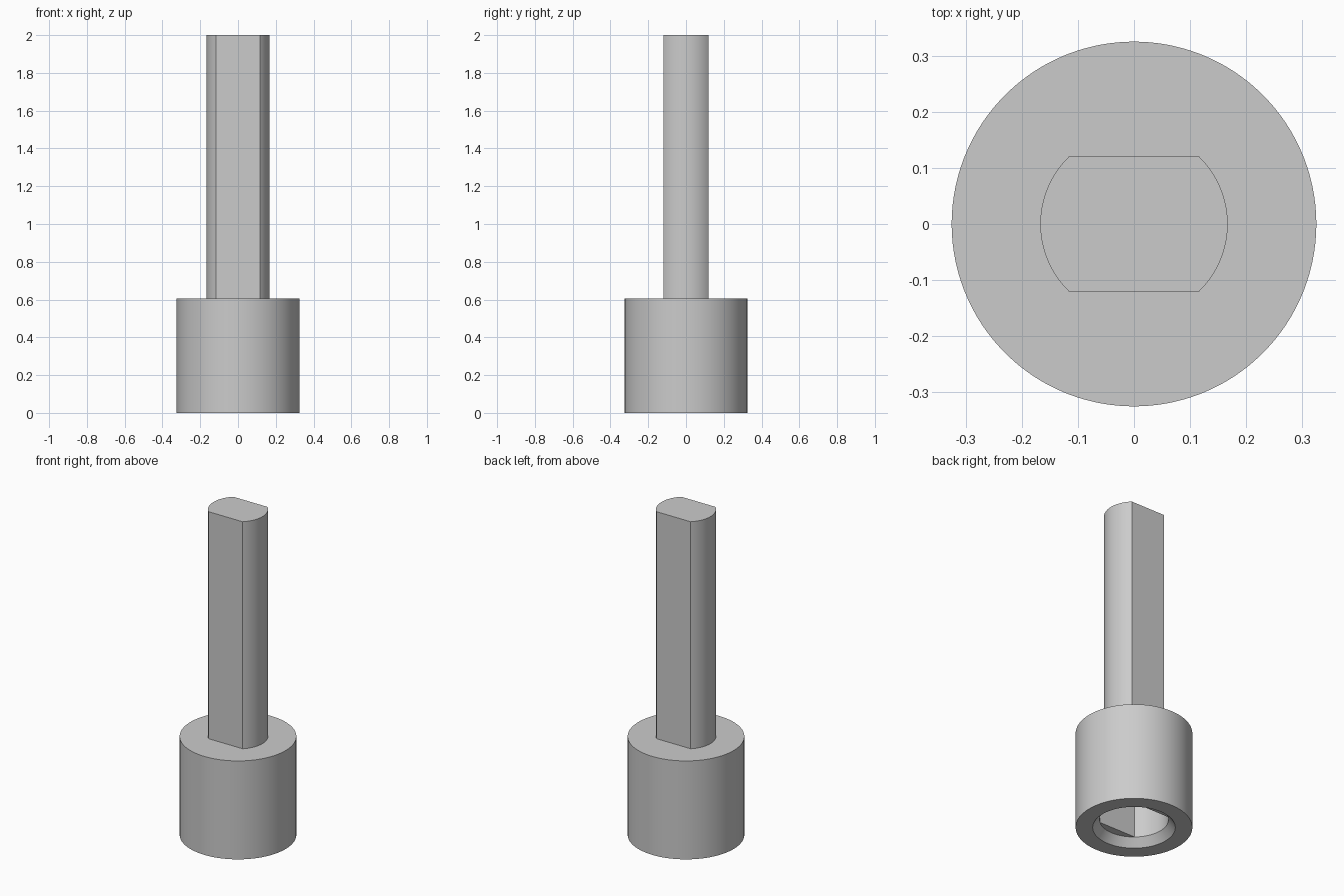
import bpy, bmesh
from math import asin, cos, sin, pi, radians

if "Cube" in bpy.data.objects:
    bpy.data.objects.remove(bpy.data.objects["Cube"])

# Single grey finish
GREY = (0.6, 0.6, 0.6, 1)
grey = bpy.data.materials.new("plain grey")
grey.use_nodes = True
grey.diffuse_color = GREY
grey.node_tree.nodes["Principled BSDF"].inputs["Base Color"].default_value = GREY

STEPS = 32                      # points per round side and per flat side
COLLAR_R, COLLAR_H = 0.325, 0.605
SHAFT_R, SHAFT_FLAT = 0.167, 0.12
BORE_R, BORE_FLAT = 0.192, 0.145
MOUTH_R, CHAMFER_H = 0.23, 0.05
BORE_DEPTH, TOP = 0.45, 2.0


def outline(radius, flat, corner, z):
    """Circle sampled so points land on the flat corners; y is cut at the flats."""
    points = []
    for start, end in ((-corner, corner), (corner, pi - corner),
                       (pi - corner, pi + corner), (pi + corner, 2 * pi - corner)):
        for i in range(STEPS):
            a = start + (end - start) * i / STEPS
            y = max(-flat, min(flat, radius * sin(a)))
            points.append((radius * cos(a), y, z))
    return points


def loft(name, corner, sections):
    """Closed skin through (radius, flat, z) sections, capped at both ends."""
    bm = bmesh.new()
    rings = [[bm.verts.new(p) for p in outline(r, f, corner, z)] for r, f, z in sections]
    for low, high in zip(rings, rings[1:]):
        for i in range(len(low)):
            j = (i + 1) % len(low)
            bm.faces.new((low[i], low[j], high[j], high[i]))
    bm.faces.new(rings[0][::-1])
    bm.faces.new(rings[-1])
    bmesh.ops.remove_doubles(bm, verts=bm.verts, dist=0.00001)
    bmesh.ops.recalc_face_normals(bm, faces=bm.faces)
    mesh = bpy.data.meshes.new(name)
    bm.to_mesh(mesh)
    bm.free()
    mesh.materials.append(grey)
    obj = bpy.data.objects.new(name, mesh)
    bpy.context.collection.objects.link(obj)
    bpy.ops.object.select_all(action='DESELECT')
    obj.select_set(True)
    bpy.context.view_layer.objects.active = obj
    bpy.ops.object.shade_smooth_by_angle(angle=radians(25))
    return obj


# Round collar with a chamfered, two-flat socket in its underside
loft("socket_collar", asin(BORE_FLAT / BORE_R), [
    (BORE_R, BORE_FLAT, BORE_DEPTH),
    (BORE_R, BORE_FLAT, CHAMFER_H),
    (BORE_R, BORE_R, CHAMFER_H),
    (MOUTH_R, MOUTH_R, 0),
    (COLLAR_R, COLLAR_R, 0),
    (COLLAR_R, COLLAR_R, COLLAR_H),
])

# Round shaft with flats front and back, rooted inside the collar
loft("flatted_shaft", asin(SHAFT_FLAT / SHAFT_R), [
    (SHAFT_R, SHAFT_FLAT, COLLAR_H - 0.1),
    (SHAFT_R, SHAFT_FLAT, TOP),
])
